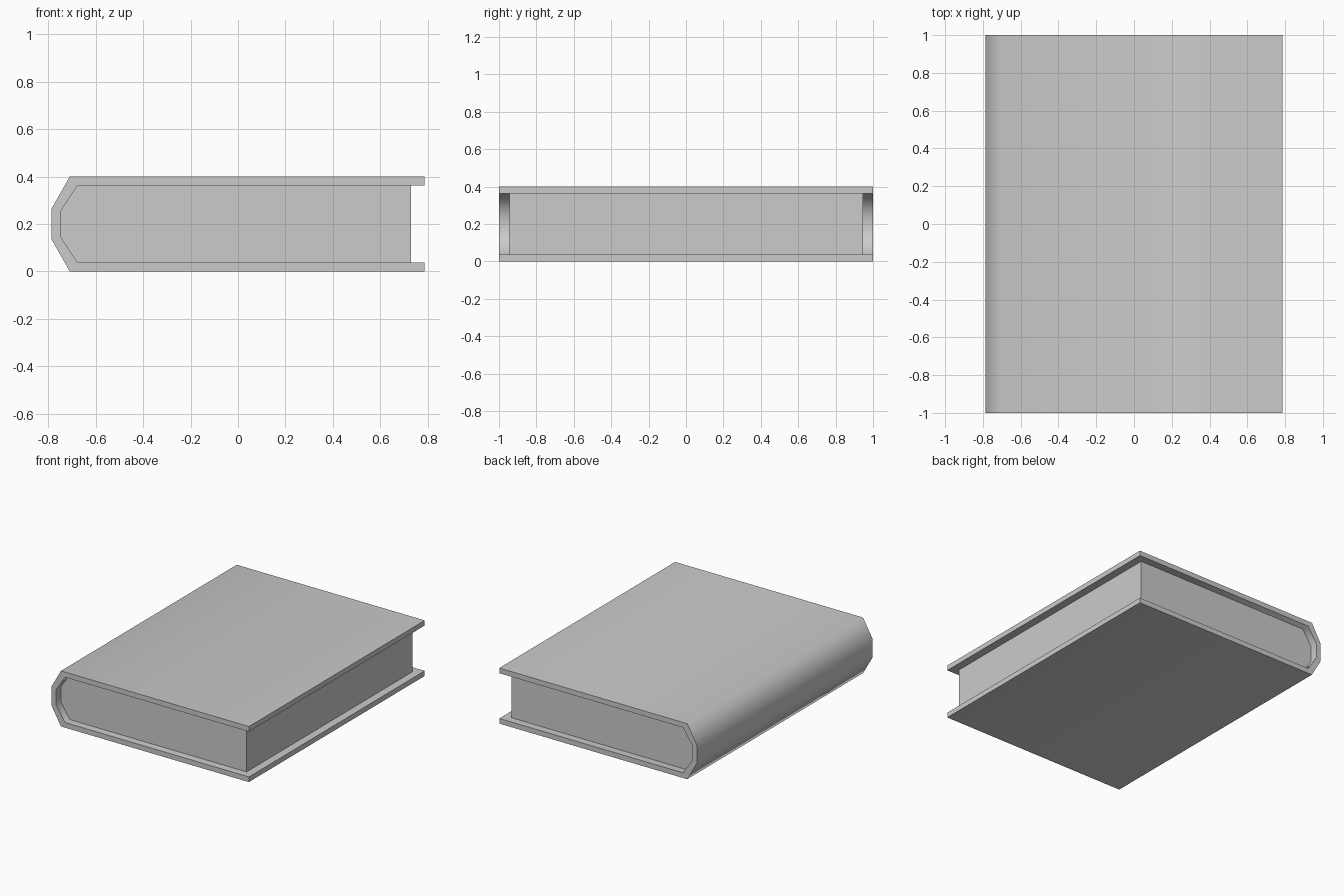
import bpy, bmesh, math

if "Cube" in bpy.data.objects:
    bpy.data.objects.remove(bpy.data.objects["Cube"])

# Lower half of the cover section (x, z), fore edge to spine; mirrored about mid height
MID = 0.20
outer_half = [(0.787, 0.0), (-0.71, 0.0), (-0.787, 0.135)]
inner_half = [(0.787, 0.037), (-0.677, 0.037), (-0.748, 0.145)]


def mirrored(half):
    return half + [(x, 2 * MID - z) for x, z in reversed(half)]


def prism(name, sections, half_depth):
    """Extrude section polygons along y, weld them and drop the shared inner walls."""
    bm = bmesh.new()
    for section in sections:
        face = bm.faces.new([bm.verts.new((x, -half_depth, z)) for x, z in section])
    bmesh.ops.remove_doubles(bm, verts=bm.verts[:], dist=1e-5)
    extruded = bmesh.ops.extrude_face_region(bm, geom=bm.faces[:], use_keep_orig=True)
    moved = [v for v in extruded["geom"] if isinstance(v, bmesh.types.BMVert)]
    bmesh.ops.translate(bm, verts=moved, vec=(0, 2 * half_depth, 0))
    bmesh.ops.recalc_face_normals(bm, faces=bm.faces[:])
    mesh = bpy.data.meshes.new(name)
    bm.to_mesh(mesh)
    bm.free()
    obj = bpy.data.objects.new(name, mesh)
    bpy.context.collection.objects.link(obj)
    # Smooth across the bevelled spine, crisp at square corners
    bpy.ops.object.select_all(action='DESELECT')
    obj.select_set(True)
    bpy.context.view_layer.objects.active = obj
    bpy.ops.object.shade_smooth_by_angle(angle=math.radians(65))
    return obj


outer, inner = mirrored(outer_half), mirrored(inner_half)

# Cover: two boards wrapped round a faceted spine
strips = [[outer[i], outer[i + 1], inner[i + 1], inner[i]] for i in range(len(outer) - 1)]
prism("cover", strips, 1.0)

# Page block: fills the cover, set back from its three open edges
pages = [(min(x, 0.73), z) for x, z in inner]
prism("page_block", [pages], 0.945)
